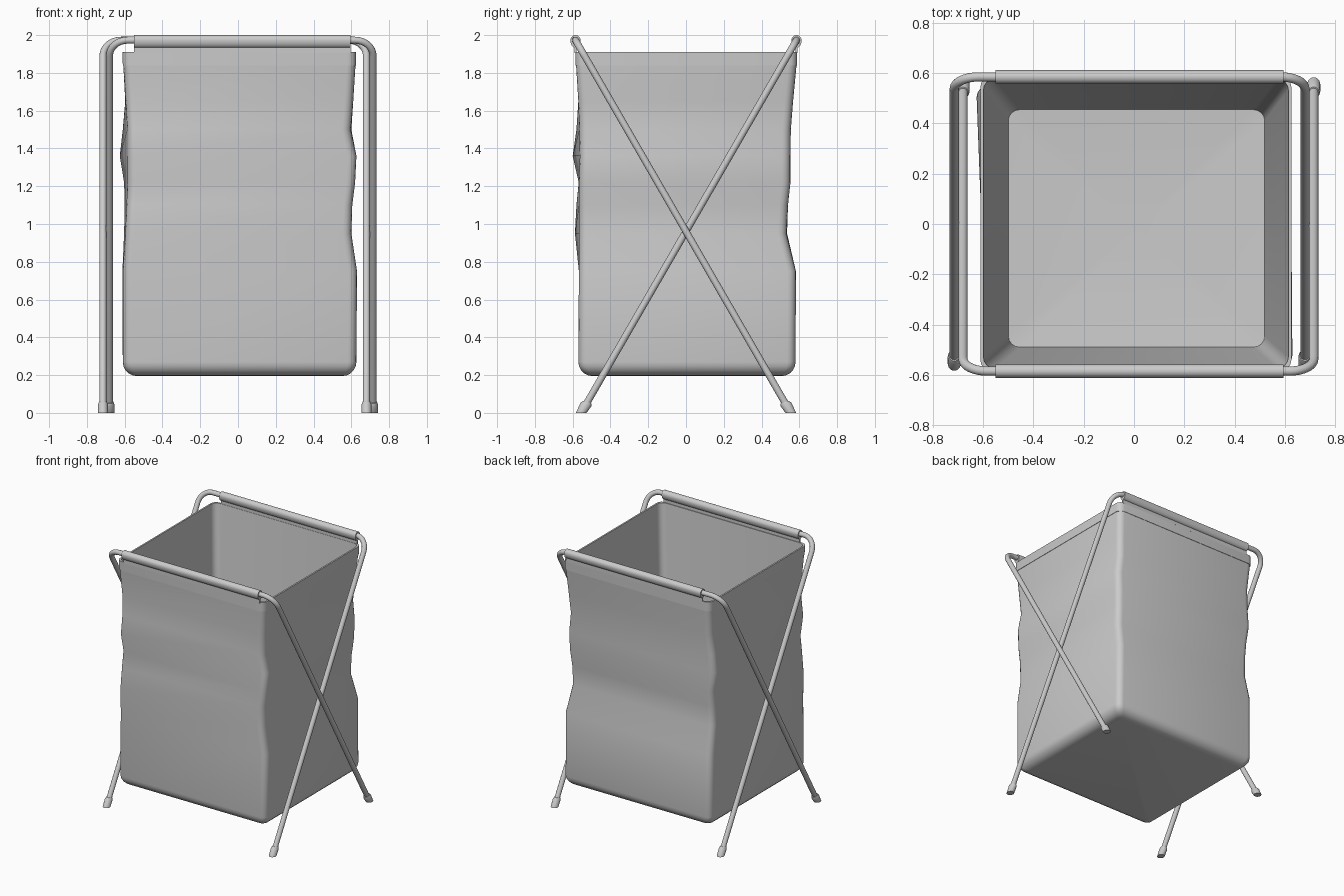
import bpy, bmesh, math
from mathutils import Vector

if "Cube" in bpy.data.objects:
    bpy.data.objects.remove(bpy.data.objects["Cube"])


def finish(bm, name, angle=35):
    bmesh.ops.recalc_face_normals(bm, faces=bm.faces)
    me = bpy.data.meshes.new(name)
    bm.to_mesh(me)
    bm.free()
    ob = bpy.data.objects.new(name, me)
    bpy.context.collection.objects.link(ob)
    bpy.ops.object.select_all(action='DESELECT')
    ob.select_set(True)
    bpy.context.view_layer.objects.active = ob
    bpy.ops.object.shade_smooth_by_angle(angle=math.radians(angle))
    return ob


def loft(name, rings, angle=35, tip=None):
    """Skin a list of closed point rings and cap both ends (a fan if tip is given)."""
    bm = bmesh.new()
    vs = [[bm.verts.new(p) for p in ring] for ring in rings]
    n = len(vs[0])
    for a, b in zip(vs, vs[1:]):
        for i in range(n):
            bm.faces.new((a[i], a[(i + 1) % n], b[(i + 1) % n], b[i]))
    bm.faces.new(vs[0][::-1])
    if tip:
        t = bm.verts.new(tip)
        for i in range(n):
            bm.faces.new((vs[-1][i], vs[-1][(i + 1) % n], t))
    else:
        bm.faces.new(vs[-1])
    return finish(bm, name, angle)


def rounded_ring(z, corners, r=0.045, grow=0.0, seg=4):
    """Corners in order front-left, front-right, back-right, back-left."""
    pts = []
    for k, ((x, y), (sx, sy)) in enumerate(zip(corners, ((-1, -1), (1, -1), (1, 1), (-1, 1)))):
        cx, cy = x + sx * (grow - r), y + sy * (grow - r)
        for i in range(seg + 1):
            a = math.pi + math.pi / 2 * (k + i / seg)
            pts.append((cx + r * math.cos(a), cy + r * math.sin(a), z))
    return pts


# Fabric bag: wavy outer corners (z, then x and y of each corner)
levels = [
    (0.27, -.61, -.57, .627, -.57, .627, .58, -.61, .58),
    (0.75, -.61, -.567, .63, -.567, .622, .582, -.612, .577),
    (0.95, -.597, -.588, .60, -.567, .597, .532, -.603, .535),
    (1.10, -.59, -.58, .605, -.567, .60, .54, -.60, .54),
    (1.22, -.586, -.568, .62, -.567, .61, .553, -.603, .55),
    (1.36, -.586, -.60, .627, -.562, .615, .553, -.626, .55),
    (1.50, -.586, -.58, .597, -.565, .60, .555, -.61, .555),
    (1.65, -.595, -.57, .61, -.57, .61, .567, -.597, .567),
    (1.84, -.607, -.582, .622, -.582, .622, .585, -.607, .585),
]
rows = [(l[0], list(zip(l[1::2], l[2::2]))) for l in levels]
rings = []
R = 0.075
for i in range(5):
    a = math.pi / 2 * (5 - i) / 5
    rings.append(rounded_ring(0.195 + R * (1 - math.sin(a)), rows[0][1],
                              r=0.045 - 0.02 * (1 - math.cos(a)),
                              grow=-R * (1 - math.cos(a))))
rings += [rounded_ring(z, c) for z, c in rows]
rim = rows[-1][1]
rings.append(rounded_ring(1.84, rim, grow=0.003))
rings.append(rounded_ring(1.91, rim, grow=0.004))
rings.append(rounded_ring(1.91, rim, grow=-0.008))
floor = [(-.50, -.49), (.52, -.49), (.52, .455), (-.50, .455)]
rings.append(rounded_ring(0.245, floor))
loft("fabric_bag", rings, tip=(0.01, -0.015, 0.21))

# Crossed tube frames, fabric sleeves and rubber feet
BAR_Y, BAR_Z, FOOT_Y = 0.585, 1.973, 0.555
BEND, TUBE, SLEEVE = 0.095, 0.0185, 0.027


def frame(label, s):
    """s = -1: top bar at the front; s = 1: top bar at the back."""
    top = Vector((0, s * BAR_Y, BAR_Z))
    down = Vector((0, -s * FOOT_Y, 0)) - top
    length = down.length
    down.normalize()
    xl, xr = (-.68, .715) if s < 0 else (-.715, .68)

    pts = []
    for side, x in ((-1, xl), (1, xr)):
        part = [Vector((x, 0, 0)) + top + down * (length - 0.03)]
        for i in range(9):
            a = math.pi / 2 * i / 8
            part.append(Vector((x - side * BEND * (1 - math.cos(a)), 0, 0)) + top
                        + down * BEND * (1 - math.sin(a)))
        pts += part if side < 0 else part[::-1]

    # Sweep a round section along the path
    across = Vector((1, 0, 0)).cross(down).normalized()
    tube = []
    for i, p in enumerate(pts):
        t = (pts[min(i + 1, len(pts) - 1)] - pts[max(i - 1, 0)]).normalized()
        u = t.cross(across)
        tube.append([p + TUBE * (math.cos(k * math.pi / 8) * across + math.sin(k * math.pi / 8) * u)
                     for k in range(16)])
    loft(label + "_frame_tube", tube)

    # Teardrop sleeve around the bar, with a flap joining it to the bag rim
    circle = [(math.cos(k * math.pi / 12), math.sin(k * math.pi / 12)) for k in range(24)]
    loft(label + "_sleeve", [[(x, top.y + SLEEVE * c, BAR_Z + SLEEVE * d * (1 if d > 0 else 1.5))
                              for c, d in circle] for x in (-.55, .595)])
    y0, y1 = s * 0.579, s * 0.589
    loft(label + "_sleeve_flap", [[(x, y0, 1.905), (x, y1, 1.905), (x, y1, 1.955), (x, y0, 1.955)]
                                  for x in (-.55, .595)])

    # Feet cut level with the ground
    for side, x in (("left", xl), ("right", xr)):
        foot = []
        for z, r in ((0, .026), (.045, .026), (.057, .021)):
            y = -s * FOOT_Y + down.y / down.z * z
            foot.append([(x + r * c, y + r * 1.1 * d, z + (r * d * s * -0.35 if z else 0))
                         for c, d in circle])
        loft(f"{label}_frame_{side}_foot", foot)


frame("front", -1)
frame("back", 1)
